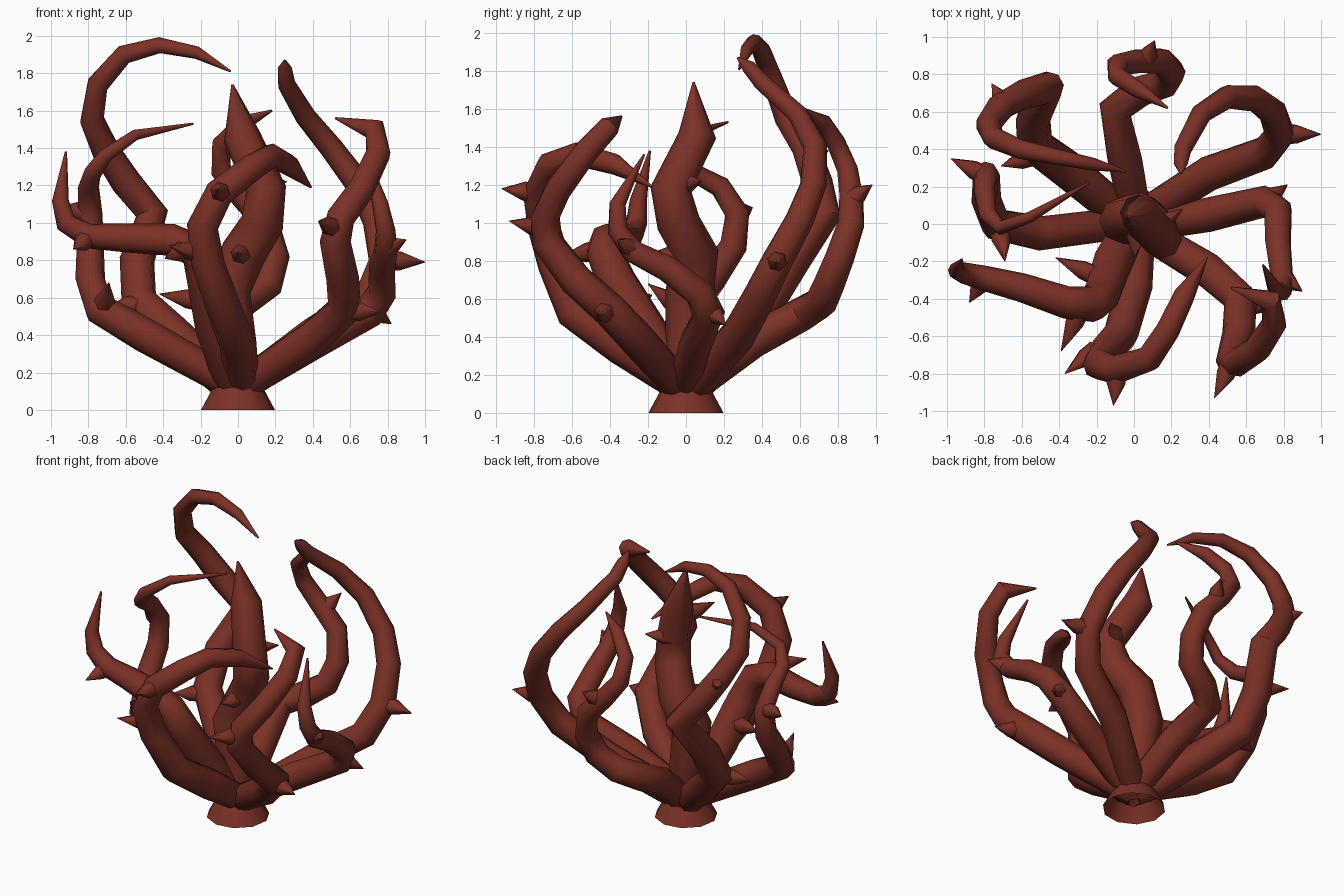
import bpy, bmesh, math
from mathutils import Vector

mat = bpy.data.materials.new("dark_red_flesh")
mat.diffuse_color = (0.2, 0.031, 0.02, 1)
SIDES = 8


def finish(bm, name, angle):
    bmesh.ops.recalc_face_normals(bm, faces=bm.faces)
    me = bpy.data.meshes.new(name)
    bm.to_mesh(me)
    bm.free()
    me.materials.append(mat)
    ob = bpy.data.objects.new(name, me)
    bpy.context.collection.objects.link(ob)
    bpy.ops.object.select_all(action='DESELECT')
    bpy.context.view_layer.objects.active = ob
    ob.select_set(True)
    bpy.ops.object.shade_smooth_by_angle(angle=math.radians(angle))
    return ob


def tube(bm, pts, radii, sides, caps=True):
    """Swept polygon along a path with a twist-free frame."""
    pts = [Vector(p) for p in pts]
    n = len(pts)
    side = None
    rings = []
    for i, p in enumerate(pts):
        a = (pts[i] - pts[i - 1]).normalized() if i else None
        b = (pts[i + 1] - pts[i]).normalized() if i < n - 1 else None
        t = ((a or b) + (b or a)).normalized()
        if side is None:
            side = t.orthogonal()
        side = (side - t * side.dot(t)).normalized()
        up = t.cross(side)
        ring = []
        for k in range(sides):
            w = 2 * math.pi * k / sides
            ring.append(bm.verts.new(p + (side * math.cos(w) + up * math.sin(w)) * radii[i]))
        rings.append(ring)
    for r, s in zip(rings, rings[1:]):
        for k in range(sides):
            j = (k + 1) % sides
            bm.faces.new((r[k], r[j], s[j], s[k]))
    if caps:
        bm.faces.new(rings[0])
        bm.faces.new(rings[-1])


def tentacle(name, path, r_base, r_end):
    """Tapering arm that ends in a point; stays thick for its first half."""
    path = [(0, 0, 0.1)] + path
    n = len(path)
    radii = [r_base + (r_end - r_base) * (i / (n - 2)) ** 1.4 for i in range(n - 1)]
    radii[0] *= 0.7
    radii[1] *= 0.9
    bm = bmesh.new()
    tube(bm, path, radii + [0.006], SIDES)
    finish(bm, name, 50)


def thorn(name, base, tip):
    b, t = Vector(base), Vector(tip)
    bm = bmesh.new()
    tube(bm, [b, b.lerp(t, 0.35), t], [0.055, 0.052, 0.002], 6)
    finish(bm, name, 65)


# foot, a flared cup open underneath
bm = bmesh.new()
tube(bm, [(0, 0, 0), (0, 0, 0.12)], [0.2, 0.135], 10, False)
finish(bm, "foot", 50)

# arms
tentacle("centre_arm", [(-0.02, 0.01, 0.35), (-0.06, 0.02, 0.64), (0.03, 0.05, 0.84), (0.13, -0.04, 1.0),
                        (0.15, -0.08, 1.18), (0.02, 0.06, 1.46), (-0.03, 0.04, 1.74)], 0.135, 0.1)
tentacle("back_right_arm", [(0.1, 0.08, 0.18), (0.4, 0.27, 0.4), (0.7, 0.38, 0.6), (0.78, 0.48, 0.8),
                            (0.74, 0.6, 1.02), (0.65, 0.67, 1.2), (0.5, 0.68, 1.4), (0.36, 0.59, 1.57),
                            (0.26, 0.4, 1.74), (0.25, 0.33, 1.82), (0.25, 0.27, 1.87)], 0.1, 0.04)
tentacle("back_left_arm", [(-0.1, 0.08, 0.18), (-0.34, 0.28, 0.4), (-0.53, 0.42, 0.58), (-0.54, 0.56, 0.8),
                           (-0.46, 0.73, 1.05), (-0.6, 0.69, 1.22), (-0.71, 0.63, 1.39), (-0.78, 0.53, 1.55),
                           (-0.75, 0.46, 1.74), (-0.61, 0.4, 1.9), (-0.42, 0.36, 1.95), (-0.22, 0.32, 1.91),
                           (-0.04, 0.28, 1.81)], 0.11, 0.035)
tentacle("left_arm", [(-0.1, 0, 0.18), (-0.5, -0.05, 0.4), (-0.74, 0, 0.54), (-0.79, 0.13, 0.7),
                      (-0.79, 0.25, 0.88), (-0.79, 0.27, 1.05), (-0.8, 0.18, 1.19), (-0.78, 0.05, 1.26),
                      (-0.71, -0.02, 1.36), (-0.55, 0.04, 1.47), (-0.24, 0.22, 1.53)], 0.1, 0.03)
tentacle("right_arm", [(0.1, 0, 0.18), (0.4, 0.05, 0.36), (0.7, 0.12, 0.52), (0.77, 0.07, 0.63),
                       (0.77, -0.1, 0.76), (0.79, -0.28, 0.85), (0.79, -0.36, 0.96), (0.76, -0.36, 1.1),
                       (0.69, -0.22, 1.36)], 0.1, 0.045)
tentacle("front_left_arm", [(-0.04, -0.07, 0.2), (-0.12, -0.22, 0.45), (-0.17, -0.37, 0.7), (-0.22, -0.43, 0.85),
                            (-0.36, -0.42, 0.91), (-0.6, -0.34, 0.92), (-0.8, -0.29, 0.93), (-0.92, -0.26, 1.0),
                            (-0.95, -0.25, 1.12), (-0.92, -0.19, 1.38)], 0.12, 0.045)
tentacle("front_arm", [(0.02, -0.08, 0.18), (0.0, -0.34, 0.35), (-0.07, -0.59, 0.53), (-0.16, -0.69, 0.78),
                       (-0.19, -0.75, 0.98), (-0.1, -0.78, 1.16), (0.08, -0.72, 1.3), (0.18, -0.57, 1.36),
                       (0.27, -0.38, 1.31), (0.39, -0.18, 1.19)], 0.105, 0.058)
tentacle("front_right_arm", [(0.1, -0.07, 0.18), (0.4, -0.25, 0.38), (0.57, -0.4, 0.54), (0.56, -0.58, 0.7),
                             (0.52, -0.73, 0.9), (0.55, -0.74, 1.03), (0.66, -0.67, 1.18), (0.75, -0.53, 1.37),
                             (0.73, -0.41, 1.5), (0.52, -0.34, 1.56)], 0.1, 0.062)
tentacle("back_arm", [(0, 0.09, 0.18), (-0.05, 0.35, 0.38), (-0.1, 0.61, 0.52), (0.03, 0.71, 0.58),
                      (0.16, 0.75, 0.67), (0.2, 0.81, 0.82), (0.15, 0.87, 1.0), (0.02, 0.87, 1.14),
                      (-0.09, 0.85, 1.28), (-0.09, 0.79, 1.42), (0.02, 0.72, 1.53), (0.18, 0.62, 1.6)], 0.1, 0.045)

# thorns, each from inside its arm to its point
thorns = [
    ((0.8, 0.48, 0.8), (1.0, 0.48, 0.79)),
    ((-0.69, 0.63, 1.36), (-0.76, 0.75, 1.38)),
    ((-0.55, 0.36, 0.56), (-0.71, 0.31, 0.54)),
    ((-0.8, 0.26, 1.05), (-0.98, 0.35, 1.08)),
    ((-0.72, -0.03, 0.55), (-0.69, -0.2, 0.68)),
    ((0.7, 0.12, 0.54), (0.82, 0.21, 0.46)),
    ((0.78, -0.28, 0.86), (0.9, -0.36, 0.91)),
    ((0.6, -0.42, 0.53), (0.76, -0.46, 0.52)),
    ((0.52, -0.74, 0.97), (0.43, -0.93, 1.01)),
    ((-0.2, -0.67, 0.84), (-0.37, -0.8, 0.88)),
    ((-0.09, -0.79, 1.16), (-0.11, -0.97, 1.18)),
    ((-0.2, -0.28, 0.58), (-0.42, -0.18, 0.62)),
    ((-0.28, -0.45, 0.86), (-0.39, -0.68, 0.81)),
    ((-0.8, -0.29, 0.92), (-0.88, -0.42, 0.86)),
    ((0.02, -0.02, 0.83), (0.0, -0.18, 0.84)),
    ((0.12, -0.02, 1.2), (0.26, 0.08, 1.22)),
    ((0.06, 0.87, 1.12), (0.11, 0.98, 1.2)),
]
for i, (b, t) in enumerate(thorns):
    thorn("thorn_%d" % (i + 1), b, t)
